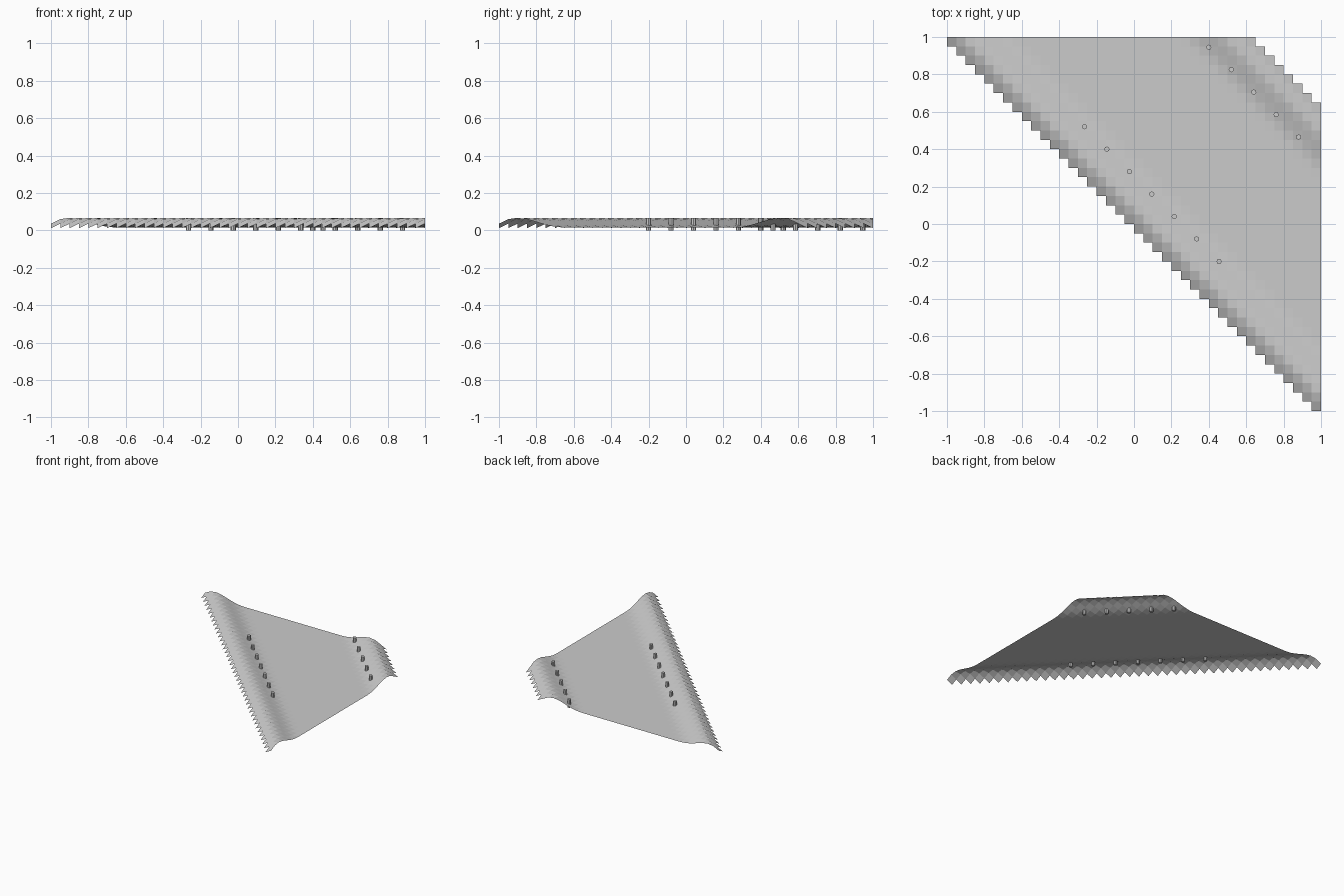
import bpy, bmesh

if "Cube" in bpy.data.objects:
    bpy.data.objects.remove(bpy.data.objects["Cube"])

# one flat colour for everything
grey = bpy.data.materials.new("plain_grey")
grey.diffuse_color = (0.6, 0.6, 0.6, 1)
grey.use_nodes = True
grey.node_tree.nodes["Principled BSDF"].inputs["Base Color"].default_value = grey.diffuse_color

STEP = 0.05
LOW = 0.015
# height of the sheet by number of steps in from a toothed edge
RIM = [0.012, 0.036, 0.06, 0.067, 0.06, 0.045, 0.03, 0.019]


def height(k):
    """k counts steps across the diagonal; the two rims mirror each other"""
    d = min(k, 34 - k)
    return RIM[d] if d < len(RIM) else LOW


def finish(bm, name):
    mesh = bpy.data.meshes.new(name)
    bm.to_mesh(mesh)
    bm.free()
    mesh.materials.append(grey)
    obj = bpy.data.objects.new(name, mesh)
    bpy.context.collection.objects.link(obj)
    return obj


# sheet: square cells between two stepped diagonal edges, with raised rims
bm = bmesh.new()
verts = {}


def vert(i, j):
    if (i, j) not in verts:
        verts[i, j] = bm.verts.new((-1 + i * STEP, -1 + j * STEP, height(i + j - 39)))
    return verts[i, j]


for i in range(40):
    for j in range(40):
        if 0 <= i + j - 39 <= 32:
            bm.faces.new([vert(i, j), vert(i + 1, j), vert(i + 1, j + 1), vert(i, j + 1)])
finish(bm, "stepped_sheet")


# pegs: two diagonal rows standing through the sheet
def peg_row(name, x, y, count):
    for n in range(count):
        bm = bmesh.new()
        bmesh.ops.create_cone(bm, cap_ends=True, segments=8, radius1=0.014,
                              radius2=0.014, depth=0.066)
        peg = finish(bm, f"{name}_{n + 1}")
        peg.location = (x + 0.12 * n, y - 0.12 * n, 0.033)


peg_row("front_peg", -0.265, 0.52, 7)
peg_row("back_peg", 0.40, 0.945, 5)
